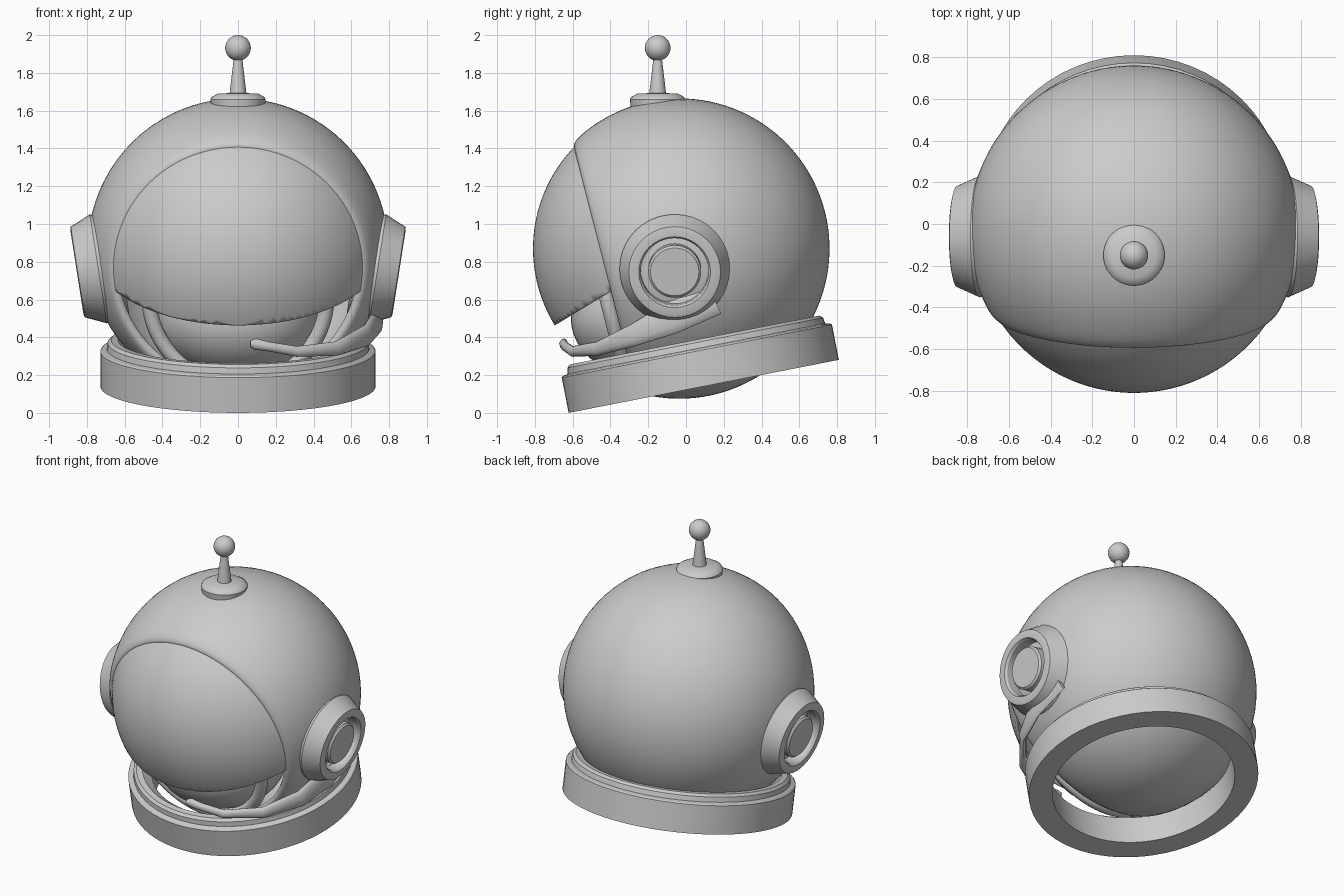
import bpy, bmesh
from math import sin, cos, pi, radians, sqrt
from mathutils import Vector, Matrix

if "Cube" in bpy.data.objects:
    bpy.data.objects.remove(bpy.data.objects["Cube"])

CENTRE = Vector((0, -0.035, 0.87))
FORWARD = Vector((0, -0.968, -0.25)).normalized()   # axis of the face opening


def frame(origin, axis):
    return Matrix.Translation(origin) @ Vector(axis).to_track_quat('Z', 'Y').to_matrix().to_4x4()


def finish(name, bm, angle=32):
    bmesh.ops.remove_doubles(bm, verts=bm.verts, dist=1e-5)
    bmesh.ops.recalc_face_normals(bm, faces=bm.faces)
    mesh = bpy.data.meshes.new(name)
    bm.to_mesh(mesh)
    bm.free()
    ob = bpy.data.objects.new(name, mesh)
    bpy.context.collection.objects.link(ob)
    bpy.ops.object.select_all(action='DESELECT')
    ob.select_set(True)
    bpy.context.view_layer.objects.active = ob
    bpy.ops.object.shade_smooth_by_angle(angle=radians(angle))
    return ob


def skin(bm, rings, closed=False):
    n = len(rings[0])
    pairs = list(zip(rings, rings[1:]))
    if closed:
        pairs.append((rings[-1], rings[0]))
    for a, b in pairs:
        for i in range(n):
            j = (i + 1) % n
            bm.faces.new((a[i], a[j], b[j], b[i]))


def lathe(name, profile, matrix, segs=64, closed=False, angle=32):
    """Revolve (radius, height) points about the local z axis."""
    bm = bmesh.new()
    rings = [[bm.verts.new(matrix @ Vector((r * cos(2 * pi * i / segs), r * sin(2 * pi * i / segs), t)))
              for i in range(segs)] for r, t in profile]
    skin(bm, rings, closed)
    bmesh.ops.dissolve_degenerate(bm, edges=bm.edges, dist=1e-5)
    return finish(name, bm, angle)


def ball(name, centre, radii, segs=48):
    bm = bmesh.new()
    bmesh.ops.create_uvsphere(bm, u_segments=segs, v_segments=segs // 2, radius=1)
    bm.transform(Matrix.Translation(centre) @ Matrix.Diagonal((*radii, 1)))
    return finish(name, bm)


def arc(radius, t0, t1, steps):
    """Profile along a sphere between two angles measured from the back pole."""
    return [(radius * sin(a), -radius * cos(a))
            for a in (t0 + (t1 - t0) * i / steps for i in range(steps + 1))]


# Helmet shell: double-walled sphere with a rounded lip around the opening
outer = arc(0.795, 0, radians(115), 36)
lip = [(0.708, 0.36), (0.692, 0.385), (0.675, 0.402), (0.655, 0.408), (0.64, 0.40), (0.632, 0.385)]
inner = arc(0.735, radians(120), 0, 28)
lathe("helmet_shell", outer + lip + inner, frame(CENTRE, FORWARD), 80, angle=50)

# Visor: spherical cap trimmed along its lower edge
bm = bmesh.new()
bmesh.ops.create_uvsphere(bm, u_segments=96, v_segments=64, radius=0.775)
bm.transform(frame(CENTRE, FORWARD))
for point, normal in ((CENTRE + 0.39 * FORWARD, FORWARD),
                      (Vector((0, -0.70, 0.46)), Vector((0, -0.52, 0.86)))):
    bmesh.ops.bisect_plane(bm, geom=bm.verts[:] + bm.edges[:] + bm.faces[:],
                           plane_co=point, plane_no=normal, clear_inner=True)
visor = finish("visor", bm)
mod = visor.modifiers.new("thickness", 'SOLIDIFY')
mod.thickness = 0.02
mod.offset = -1

# Padding inside the opening, seen below the visor
ball("inner_cushion", (0, -0.2, 0.5), (0.43, 0.41, 0.32))
ring = [(0.47 + 0.04 * cos(a), 0.04 * sin(a)) for a in (2 * pi * i / 12 for i in range(12))]
lathe("inner_liner", ring, frame((0, -0.42, 0.61), FORWARD), 64, closed=True, angle=60)

# Tilted neck collar
tilt = radians(11.1)
collar = [(0.58, 0), (0.729, 0), (0.729, 0.19), (0.722, 0.197), (0.695, 0.203),
          (0.69, 0.235), (0.672, 0.25), (0.635, 0.25), (0.58, 0.20)]
lathe("neck_collar", collar, Matrix.Translation((0, 0.094, 0.1405)) @ Matrix.Rotation(tilt, 4, 'X'),
      64, closed=True)

# Ear cups
ear = [(0, -0.24), (0.27, -0.24), (0.285, -0.14), (0.292, -0.115), (0.285, -0.10), (0.243, -0.005),
       (0.225, 0), (0.19, 0), (0.18, -0.015), (0.18, -0.09), (0.14, -0.09), (0.14, -0.022),
       (0.128, -0.01), (0, -0.01)]
for side, label in ((1, "right"), (-1, "left")):
    lathe("ear_cup_" + label, ear, frame((0.853 * side, -0.06, 0.745), (0.988 * side, 0, -0.154)), 40)

# Antenna: flange, tapered stem and ball
stand = Matrix.Translation((0, -0.15, 0))
lathe("antenna_base", [(0, 1.60), (0.14, 1.60), (0.147, 1.66), (0.14, 1.672), (0.108, 1.69), (0, 1.695)], stand, 40)
lathe("antenna_stem", [(0, 1.67), (0.046, 1.68), (0.022, 1.88), (0, 1.88)], stand, 24)
ball("antenna_ball", (0, -0.15, 1.932), (0.068,) * 3, 32)

# Microphone boom: flattened strip tapering from the ear to the mouth
path = [((0.735, 0.145, 0.61), 0.095), ((0.745, -0.08, 0.50), 0.085), ((0.68, -0.28, 0.41), 0.058),
        ((0.52, -0.47, 0.34), 0.038), ((0.31, -0.60, 0.325), 0.028), ((0.16, -0.64, 0.352), 0.025),
        ((0.09, -0.648, 0.364), 0.03), ((0.065, -0.65, 0.367), 0.016)]
bm = bmesh.new()
rings = []
for k, (p, half) in enumerate(path):
    ahead = Vector(path[min(k + 1, len(path) - 1)][0]) - Vector(path[max(k - 1, 0)][0])
    across = ahead.cross(Vector((0, 0, 1))).normalized()
    up = across.cross(ahead).normalized()
    rings.append([bm.verts.new(Vector(p) + up * half * sin(a) + across * 0.022 * cos(a))
                  for a in (2 * pi * i / 12 for i in range(12))])
skin(bm, rings)
bm.faces.new(rings[0])
bm.faces.new(rings[-1])
finish("microphone_boom", bm, 50)
